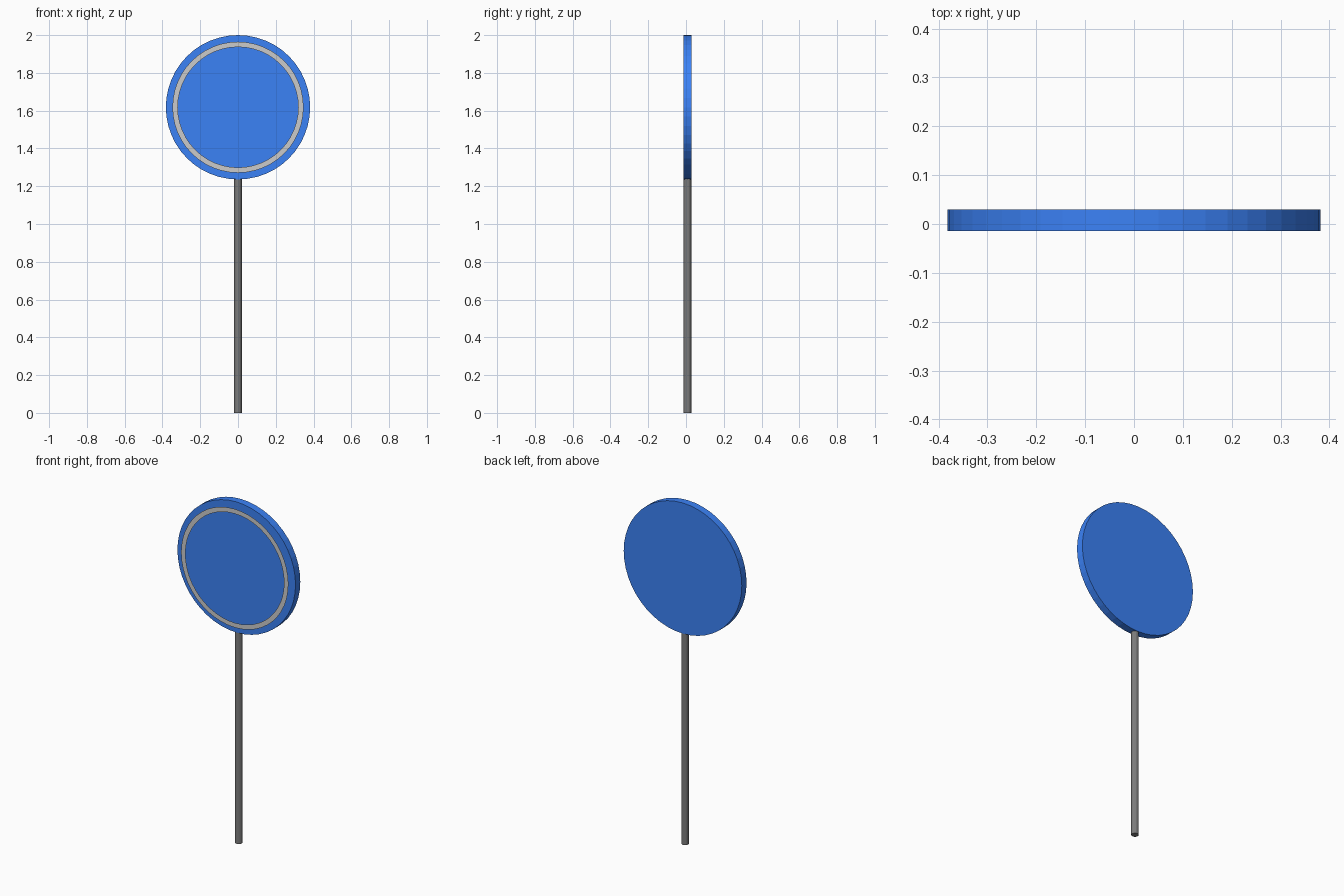
import bpy, bmesh, math

if "Cube" in bpy.data.objects:
    bpy.data.objects.remove(bpy.data.objects["Cube"])

SIGN_Z = 1.618    # height of the disc centre
MID_Y = 0.008     # shared depth of pole and disc
SIDES = 48


def material(name, rgb):
    mat = bpy.data.materials.new(name)
    mat.diffuse_color = (*rgb, 1)
    mat.use_nodes = True
    mat.node_tree.nodes["Principled BSDF"].inputs["Base Color"].default_value = mat.diffuse_color
    return mat


def cylinder(name, sides, radius, depth, location, rotation, mat):
    bpy.ops.mesh.primitive_cylinder_add(vertices=sides, radius=radius, depth=depth,
                                        location=location, rotation=rotation)
    obj = bpy.context.object
    obj.name = name
    obj.data.materials.append(mat)
    return obj


def flat_ring(name, inner, outer, y, z):
    bm = bmesh.new()
    loops = []
    for r in (inner, outer):
        loops.append([bm.verts.new((r * math.sin(a), y, z + r * math.cos(a)))
                      for a in (2 * math.pi * i / SIDES for i in range(SIDES))])
    a, b = loops
    for i in range(SIDES):
        j = (i + 1) % SIDES
        face = bm.faces.new((a[i], b[i], b[j], a[j]))
        face.normal_update()
        if face.normal.y > 0:
            face.normal_flip()
    mesh = bpy.data.meshes.new(name)
    bm.to_mesh(mesh)
    bm.free()
    obj = bpy.data.objects.new(name, mesh)
    bpy.context.collection.objects.link(obj)
    return obj


blue = material("sign_blue", (0.044, 0.223, 0.922))
dark = material("pole_grey", (0.2, 0.2, 0.2))

# Pole, running up into the lower edge of the disc
cylinder("pole", 16, 0.02, 1.26, (0, MID_Y, 0.63), (0, 0, 0), dark)

# Round sign plate
cylinder("sign_disc", SIDES, 0.382, 0.044, (0, MID_Y, SIGN_Z), (math.pi / 2, 0, 0), blue)

# Thin flat border ring standing just in front of the plate
flat_ring("border_ring", 0.319, 0.347, -0.03, SIGN_Z)
